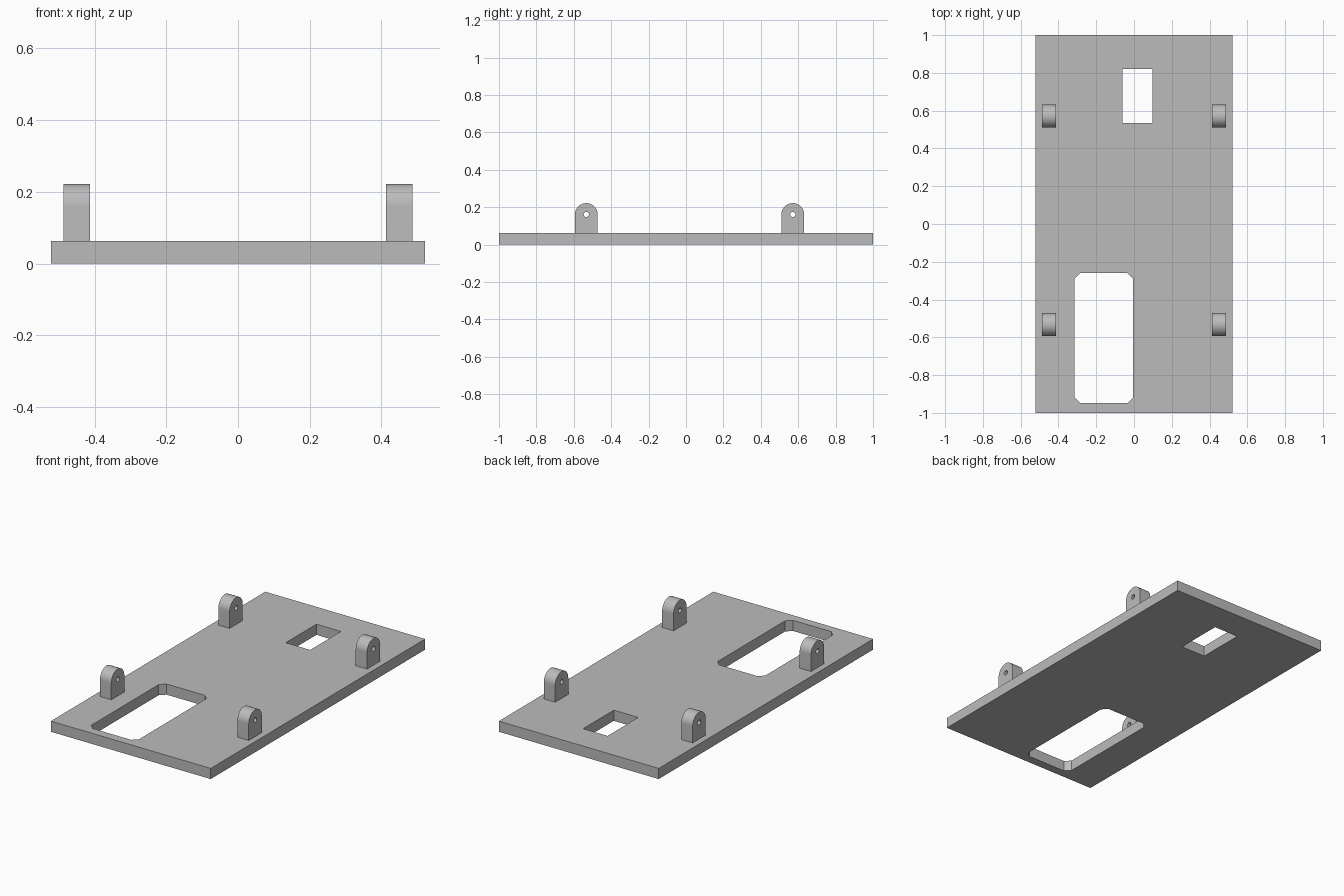
import bpy, bmesh, math
from mathutils import Matrix

cube = bpy.data.objects.get("Cube")
if cube:
    bpy.data.objects.remove(cube)

# Single flat colour
grey = bpy.data.materials.new("light_grey")
grey.use_nodes = True
colour = (0.5, 0.5, 0.5, 1)
grey.diffuse_color = colour
grey.node_tree.nodes["Principled BSDF"].inputs["Base Color"].default_value = colour

PLATE_TOP = 0.063
SINK = 0.01


def rectangle(x0, x1, y0, y1, cut=0):
    """Rectangle outline, with corners cut at 45 degrees if asked."""
    if not cut:
        return [(x0, y0), (x1, y0), (x1, y1), (x0, y1)]
    return [(x0 + cut, y0), (x1 - cut, y0), (x1, y0 + cut), (x1, y1 - cut),
            (x1 - cut, y1), (x0 + cut, y1), (x0, y1 - cut), (x0, y0 + cut)]


def arc(cx, cy, radius, sweep, steps):
    return [(cx + radius * math.cos(sweep * i / steps),
             cy + radius * math.sin(sweep * i / steps)) for i in range(steps + 1)]


def extruded(name, loops, thickness, matrix):
    """Solid from an outline followed by its holes, centred on its thickness."""
    curve = bpy.data.curves.new(name + "_profile", 'CURVE')
    curve.dimensions = '2D'
    curve.fill_mode = 'BOTH'
    curve.extrude = thickness / 2
    for loop in loops:
        spline = curve.splines.new('POLY')
        spline.points.add(len(loop) - 1)
        for point, (x, y) in zip(spline.points, loop):
            point.co = (x, y, 0, 1)
        spline.use_cyclic_u = True
    helper = bpy.data.objects.new(name + "_profile", curve)
    bpy.context.collection.objects.link(helper)
    graph = bpy.context.evaluated_depsgraph_get()
    mesh = bpy.data.meshes.new_from_object(helper.evaluated_get(graph))
    bpy.data.objects.remove(helper)
    bpy.data.curves.remove(curve)

    bm = bmesh.new()
    bm.from_mesh(mesh)
    bmesh.ops.remove_doubles(bm, verts=bm.verts, dist=0.0001)
    bmesh.ops.recalc_face_normals(bm, faces=bm.faces)
    bm.transform(matrix)
    bm.to_mesh(mesh)
    bm.free()
    mesh.materials.clear()
    mesh.materials.append(grey)
    mesh.shade_smooth()
    mesh.set_sharp_from_angle(angle=math.radians(30))
    mesh.name = name
    obj = bpy.data.objects.new(name, mesh)
    bpy.context.collection.objects.link(obj)
    return obj


# Base plate with a small window and a large corner-cut window
extruded("base_plate",
         [rectangle(-0.522, 0.522, -1, 1),
          rectangle(-0.062, 0.098, 0.534, 0.82),
          rectangle(-0.315, -0.004, -0.948, -0.26, cut=0.03)],
         PLATE_TOP, Matrix.Translation((0, 0, PLATE_TOP / 2)))

# Four round-topped lugs, each with a pin hole running sideways
RADIUS, PIN_Z = 0.061, 0.161
lug_outline = arc(0, PIN_Z, RADIUS, math.pi, 24) + [
    (-RADIUS, PLATE_TOP - SINK), (RADIUS, PLATE_TOP - SINK)]
pin_hole = arc(0, PIN_Z, 0.014, math.tau, 20)[:-1]
upright = Matrix(((0, 0, 1, 0), (1, 0, 0, 0), (0, 1, 0, 0), (0, 0, 0, 1)))
for end, y in (("front", -0.533), ("back", 0.571)):
    for side, x in (("left", 0.449), ("right", -0.449)):
        extruded(f"{end}_{side}_lug", [lug_outline, pin_hole], 0.074,
                 Matrix.Translation((x, y, 0)) @ upright)
